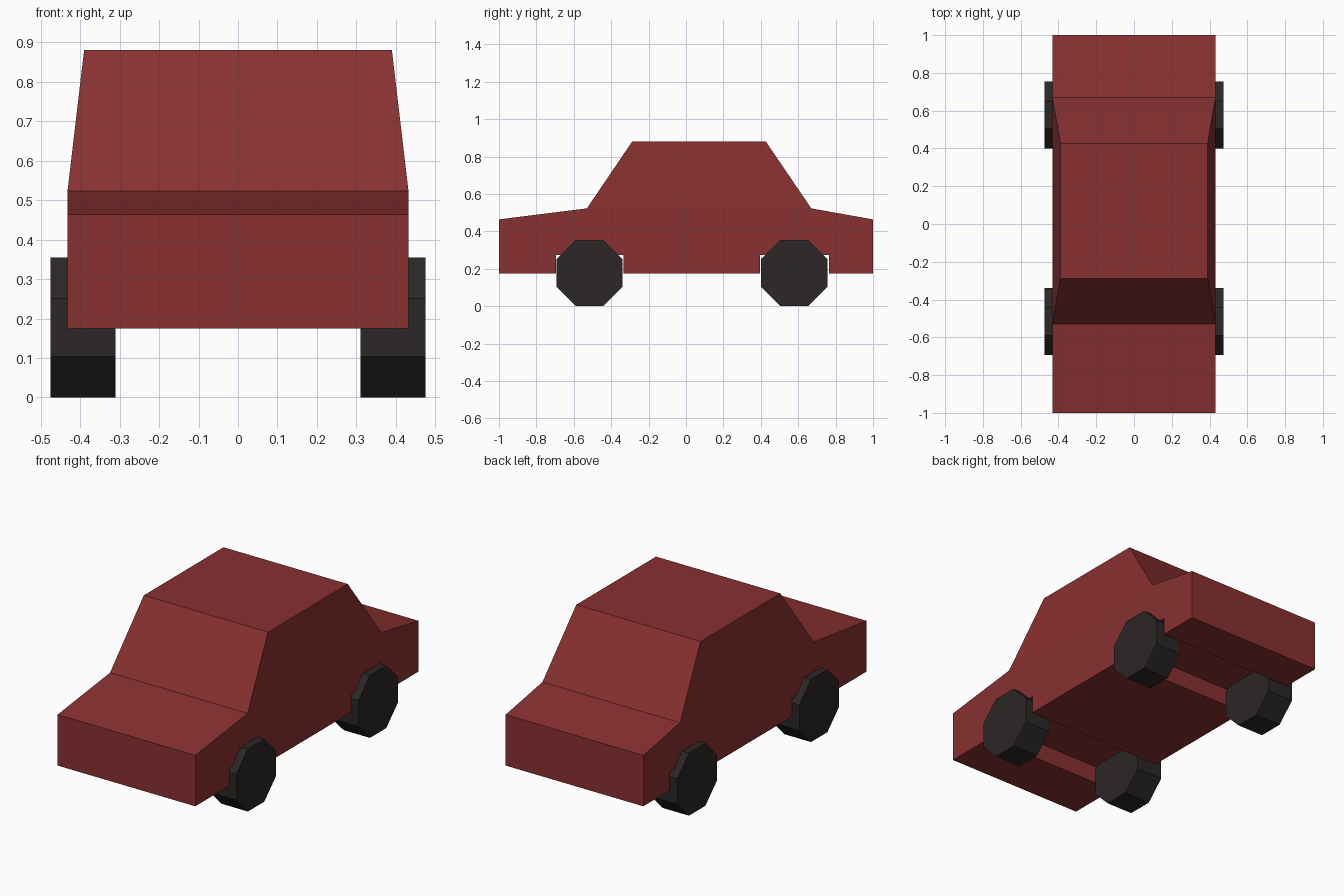
import bpy, bmesh
from math import pi, cos
from mathutils import Matrix

if "Cube" in bpy.data.objects:
    bpy.data.objects.remove(bpy.data.objects["Cube"])


def material(name, color):
    m = bpy.data.materials.new(name)
    m.diffuse_color = (*color, 1)
    m.use_nodes = True
    m.node_tree.nodes["Principled BSDF"].inputs["Base Color"].default_value = m.diffuse_color
    return m


def add_object(name, bm, mat):
    bmesh.ops.recalc_face_normals(bm, faces=bm.faces[:])
    me = bpy.data.meshes.new(name)
    bm.to_mesh(me)
    bm.free()
    me.materials.append(mat)
    ob = bpy.data.objects.new(name, me)
    bpy.context.collection.objects.link(ob)
    return ob


red = material("red_paint", (0.25, 0.03, 0.03))
black = material("black_rubber", (0.024, 0.02, 0.019))

HALF_W, ROOF_W = 0.432, 0.39
FLOOR, ARCH, BELT, ROOF = 0.175, 0.275, 0.523, 0.88

# Lower body: side profile (y, z) with square wheel channels, extruded across x
profile = [(-1, FLOOR), (-0.695, FLOOR), (-0.695, ARCH), (-0.335, ARCH), (-0.335, FLOOR),
           (0.396, FLOOR), (0.396, ARCH), (0.765, ARCH), (0.765, FLOOR), (1, FLOOR),
           (1, 0.464), (0.67, BELT), (-0.53, BELT), (-1, 0.464)]
bm = bmesh.new()
side = bm.faces.new([bm.verts.new((-HALF_W, y, z)) for y, z in profile])
ext = bmesh.ops.extrude_face_region(bm, geom=[side], use_keep_orig=True)
for v in ext["geom"]:
    if isinstance(v, bmesh.types.BMVert):
        v.co.x = HALF_W

# Cabin: belt-line face pulled up to a narrower, shorter roof
belt = next(f for f in bm.faces if all(abs(v.co.z - BELT) < 1e-4 for v in f.verts))
ext = bmesh.ops.extrude_face_region(bm, geom=[belt])
for v in ext["geom"]:
    if isinstance(v, bmesh.types.BMVert):
        v.co = (ROOF_W if v.co.x > 0 else -ROOF_W, 0.427 if v.co.y > 0 else -0.288, ROOF)
add_object("car_body", bm, red)

# Wheels: eight-sided, flat side down
APOTHEM = 0.1775
for end, y in (("front", -0.516), ("rear", 0.578)):
    for label, s in (("left", -1), ("right", 1)):
        bm = bmesh.new()
        r = APOTHEM / cos(pi / 8)
        place = (Matrix.Translation((s * 0.3925, y, APOTHEM))
                 @ Matrix.Rotation(pi / 2, 4, 'Y') @ Matrix.Rotation(pi / 8, 4, 'Z'))
        bmesh.ops.create_cone(bm, cap_ends=True, segments=8, radius1=r, radius2=r,
                              depth=0.165, matrix=place)
        add_object(f"{end}_{label}_wheel", bm, black)
